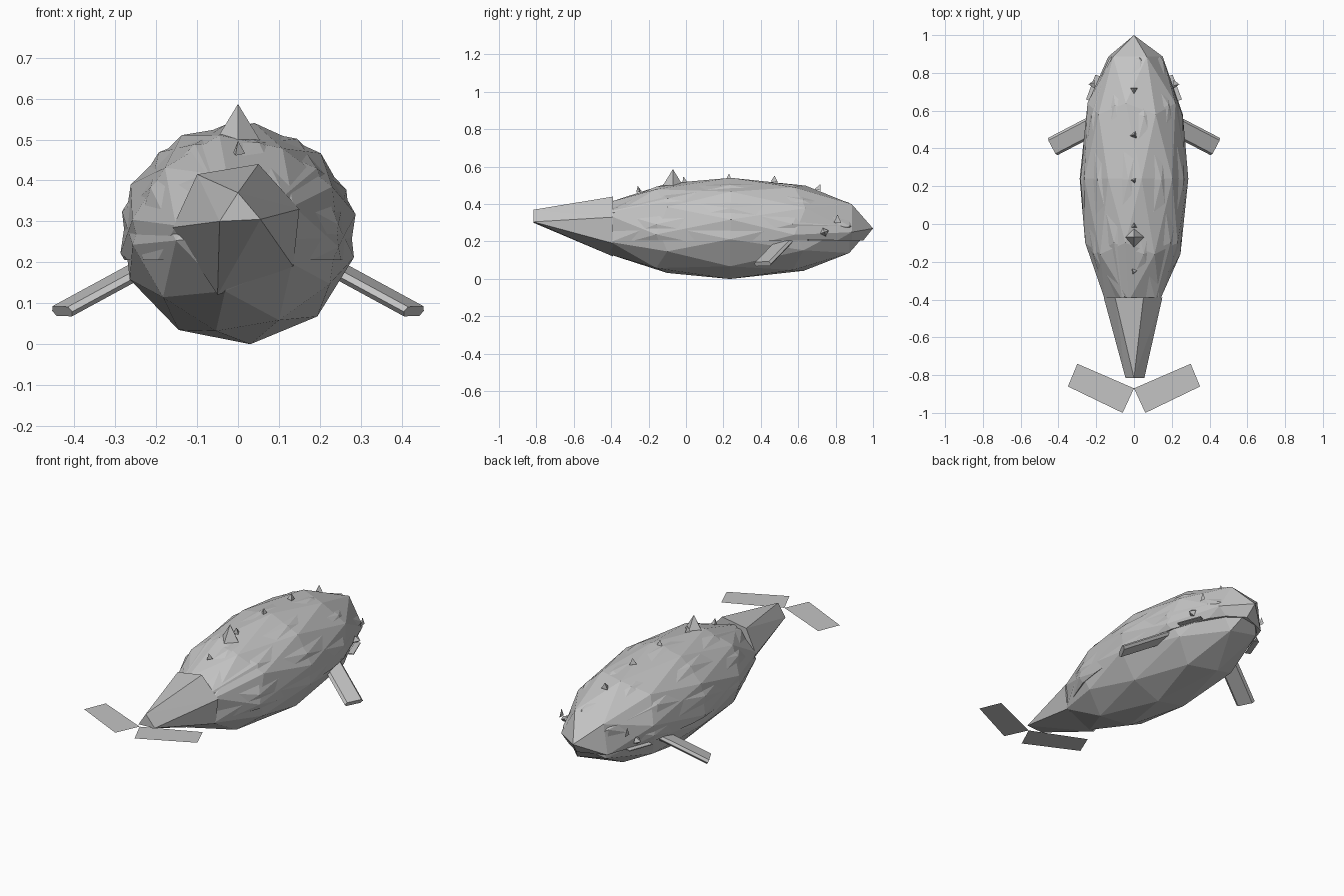
import bpy, bmesh, math
from mathutils import Matrix, Vector

if "Cube" in bpy.data.objects:
    bpy.data.objects.remove(bpy.data.objects["Cube"])

grey = bpy.data.materials.new("whale_grey")
grey.diffuse_color = (0.55, 0.55, 0.55, 1)
grey.use_nodes = True
grey.node_tree.nodes["Principled BSDF"].inputs["Base Color"].default_value = grey.diffuse_color


def finish(bm, name):
    bmesh.ops.recalc_face_normals(bm, faces=bm.faces)
    me = bpy.data.meshes.new(name)
    bm.to_mesh(me)
    bm.free()
    me.materials.append(grey)
    ob = bpy.data.objects.new(name, me)
    bpy.context.collection.objects.link(ob)
    return ob


def ellipsoid(name, centre, radii, spin, cut_z=None):
    """Low-poly ball with its pole along y, optionally cut flat underneath."""
    bm = bmesh.new()
    bmesh.ops.create_icosphere(bm, subdivisions=2, radius=1)
    turn = Matrix.Rotation(math.radians(-90), 4, 'X') @ Matrix.Rotation(math.radians(-spin), 4, 'Z')
    bm.transform(Matrix.Translation(centre) @ Matrix.Diagonal((*radii, 1)) @ turn)
    if cut_z is not None:
        r = bmesh.ops.bisect_plane(bm, geom=bm.verts[:] + bm.edges[:] + bm.faces[:],
                                   plane_co=(0, 0, cut_z), plane_no=(0, 0, -1), clear_outer=True)
        edges = [e for e in r["geom_cut"] if isinstance(e, bmesh.types.BMEdge)]
        bmesh.ops.contextual_create(bm, geom=edges)
    return finish(bm, name)


def hull(name, points):
    bm = bmesh.new()
    for p in points:
        bm.verts.new(p)
    bmesh.ops.convex_hull(bm, input=bm.verts[:])
    return finish(bm, name)


def spike(name, base, direction, radius, height, sides, spin=0):
    bm = bmesh.new()
    bmesh.ops.create_cone(bm, cap_ends=True, segments=sides, radius1=radius, radius2=0, depth=height)
    rot = Vector(direction).to_track_quat('Z', 'Y').to_matrix().to_4x4()
    bm.transform(Matrix.Translation(base) @ rot @ Matrix.Rotation(math.radians(spin), 4, 'Z')
                 @ Matrix.Translation((0, 0, height / 2)))
    return finish(bm, name)


# Body: upper back ending in a lip, over a belly and lower jaw
ellipsoid("upper_body", (0, 0.24, 0.27), (0.292, 0.76, 0.273), -8, 0.205)
ellipsoid("belly_and_jaw", (0, 0.235, 0.268), (0.29, 0.75, 0.27), 6)

# Tail stalk, tapering to a triangular end
ring = [(0.05, 0.44), (-0.10, 0.415), (-0.16, 0.285), (-0.05, 0.12), (0.135, 0.19), (0.15, 0.33)]
tip = [(0, 0.37), (-0.045, 0.30), (0.055, 0.305)]
hull("tail_stalk", [(x, -0.39, z) for x, z in ring] + [(x, -0.815, z) for x, z in tip])

for side, s in (("left", -1), ("right", 1)):
    # Flat tail fluke
    bm = bmesh.new()
    quad = [(0, -0.87), (0.30, -0.74), (0.35, -0.86), (0.06, -1.0)]
    bm.faces.new([bm.verts.new((s * x, y, 0.32)) for x, y in quad])
    finish(bm, "fluke_" + side)

    # Flipper: six-sided bar angled out, down and back
    root, end = Vector((0.20, 0.53, 0.205)), Vector((0.43, 0.41, 0.08))
    along = (end - root).normalized()
    wide = Vector((0.5, 0.85, 0))
    wide = (wide - along * wide.dot(along)).normalized()
    thick = along.cross(wide)
    profile = [(-0.052, 0), (-0.04, 0.013), (0.04, 0.013), (0.052, 0), (0.04, -0.013), (-0.04, -0.013)]
    pts = [c + wide * a + thick * b for c in (root, end) for a, b in profile]
    hull("flipper_" + side, [(s * p.x, p.y, p.z) for p in pts])

    # Eye knob, flat eye plate and mouth corner plate
    spike("eye_" + side, (s * 0.21, 0.74, 0.25), (s, 0, 0), 0.024, 0.03, 4, 20)
    bm = bmesh.new()
    bm.faces.new([bm.verts.new((s * 0.203, y, z)) for y, z in
                  ((0.79, 0.30), (0.83, 0.30), (0.81, 0.345))])
    finish(bm, "brow_" + side)
    bm = bmesh.new()
    bmesh.ops.create_cube(bm, size=1)
    bm.transform(Matrix.Translation((s * 0.215, 0.72, 0.208)) @ Matrix.Rotation(s * 0.36, 4, 'Z')
                 @ Matrix.Diagonal((0.03, 0.14, 0.005, 1)))
    finish(bm, "mouth_corner_" + side)

# Dorsal fin and the row of small bumps along the back
spike("dorsal_fin", (0, -0.07, 0.495), (0, 0, 1), 0.056, 0.092, 4)
for i, (y, z, r) in enumerate([(0.71, 0.475, 0.022), (0.47, 0.52, 0.022), (0.23, 0.53, 0.018),
                               (-0.01, 0.515, 0.018), (-0.25, 0.465, 0.018)]):
    spike(f"back_bump_{i + 1}", (0, y, z), (0, (y - 0.24) * 0.5, 1), r, 0.033, 3, i * 40)
